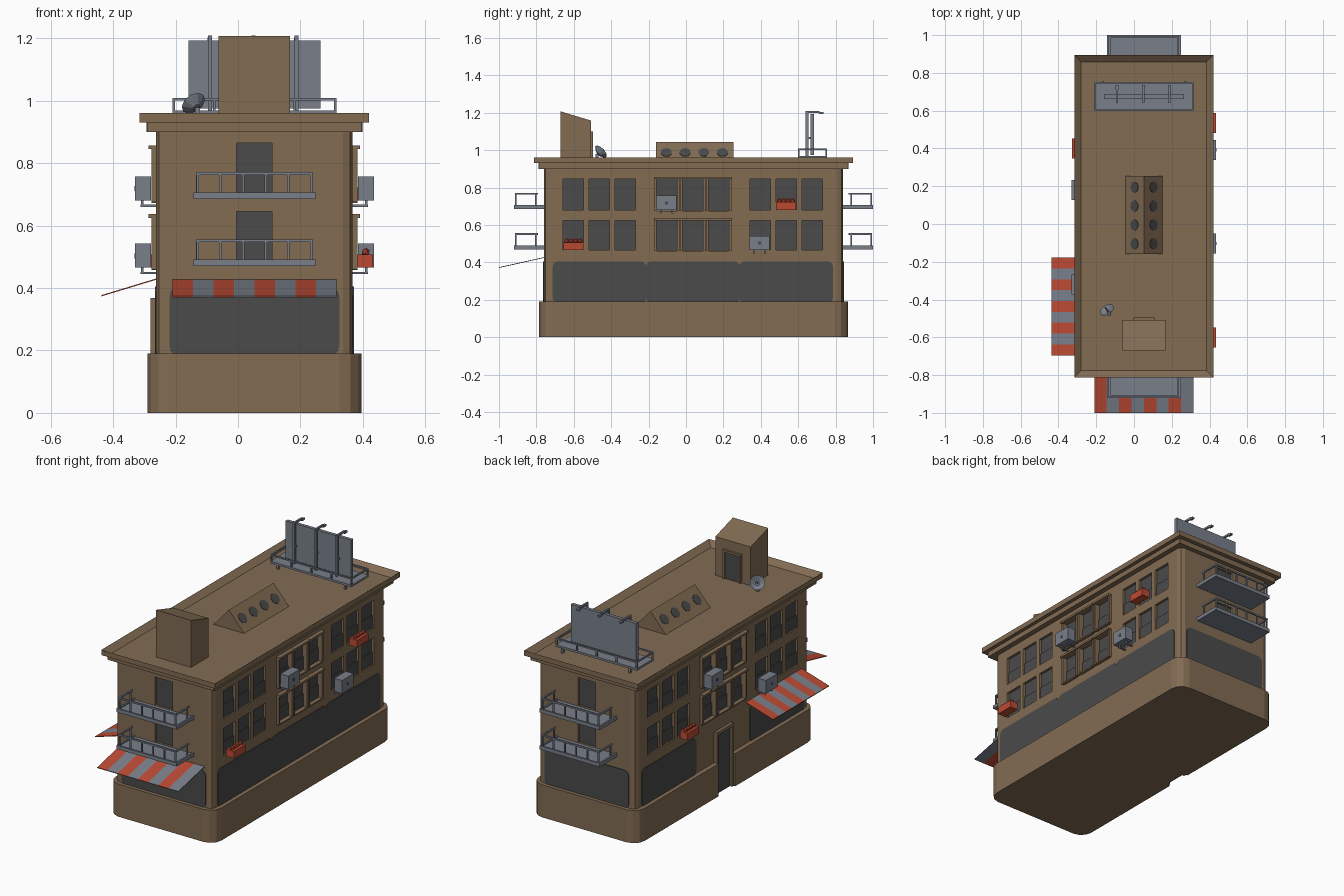
import bpy, bmesh, math
from mathutils import Matrix, Vector

if "Cube" in bpy.data.objects:
    bpy.data.objects.remove(bpy.data.objects["Cube"])


def material(name, rgb):
    m = bpy.data.materials.new(name)
    m.diffuse_color = (*rgb, 1)
    m.use_nodes = True
    m.node_tree.nodes["Principled BSDF"].inputs["Base Color"].default_value = m.diffuse_color
    return m


BROWN = material("brown stone", (0.225, 0.150, 0.086))
DARK = material("dark glass", (0.069, 0.069, 0.069))
GREY = material("grey metal", (0.190, 0.212, 0.255))
RED = material("red", (0.50, 0.068, 0.034))


def finish(bm, name, *mats):
    me = bpy.data.meshes.new(name)
    bmesh.ops.recalc_face_normals(bm, faces=bm.faces)
    bm.to_mesh(me)
    bm.free()
    ob = bpy.data.objects.new(name, me)
    bpy.context.collection.objects.link(ob)
    for m in mats:
        me.materials.append(m)
    return ob


def add_box(bm, b):
    lo = Vector([min(b[i], b[i + 1]) for i in (0, 2, 4)])
    hi = Vector([max(b[i], b[i + 1]) for i in (0, 2, 4)])
    mat = Matrix.Translation((lo + hi) / 2) @ Matrix.Diagonal((*(hi - lo), 1))
    bmesh.ops.create_cube(bm, size=1, matrix=mat)


def boxes(name, mat, items):
    """One object from many (x0, x1, y0, y1, z0, z1) boxes."""
    bm = bmesh.new()
    for b in items:
        add_box(bm, b)
    return finish(bm, name, mat)


def rounded(name, mat, b, r, axis=2, seg=3):
    """Box whose four edges along one axis are rounded."""
    bm = bmesh.new()
    add_box(bm, b)
    edges = [e for e in bm.edges
             if abs((e.verts[0].co - e.verts[1].co).normalized()[axis]) > 0.9]
    bmesh.ops.bevel(bm, geom=edges, offset=r, segments=seg, profile=0.5, affect='EDGES')
    return finish(bm, name, mat)


def cut(ob, items):
    cutter = boxes("cutter", BROWN, items)
    cutter.hide_render = True
    mod = ob.modifiers.new("cut", 'BOOLEAN')
    mod.operation, mod.object, mod.solver = 'DIFFERENCE', cutter, 'EXACT'
    bpy.context.view_layer.objects.active = ob
    bpy.ops.object.modifier_apply(modifier=mod.name)
    bpy.data.objects.remove(cutter)


CX, CY, HX, HY = 0.0525, 0.04, 0.3145, 0.80
BAYS = (-0.463, 0.037, 0.535)
COLS = [(b + d, i == 1) for i, b in enumerate(BAYS) for d in (-0.139, 0, 0.139)]
ROWS = ((0.465, 0.625), (0.68, 0.845))
DOORS = ((0.485, 0.645), (0.70, 0.865))

# main walls and base
base = rounded("base", BROWN, (-0.29, 0.395, -0.785, 0.865, 0, 0.19), 0.07)
cut(base, [(-0.35, CX - HX, -0.04, 0.114, -0.1, 0.3)])
walls = rounded("walls", BROWN, (CX - HX, CX + HX, CY - HY, CY + HY, 0.18, 0.905), 0.03, seg=2)

# recesses, window panes and raised window frames
holes, panes, frames = [], [], []
for s in (1, -1):
    xw = CX + s * HX
    for y, framed in COLS:
        for z0, z1 in ROWS:
            y0, y1, zm = y - 0.055, y + 0.055, z0 + 0.075
            holes.append((xw - s * 0.02, xw + s * 0.05, y0, y1, z0, z1))
            panes.append((xw - s * 0.021, xw - s * 0.015, y0, y1, z0, z1))
            panes.append((xw - s * 0.016, xw - s * 0.009, y0, y1, z0, zm))
            if framed:
                for a, b in ((y0 - 0.012, y0), (y1, y1 + 0.012)):
                    frames.append((xw - s * 0.01, xw + s * 0.015, a, b, z0 - 0.005, z1))
                frames.append((xw - s * 0.01, xw + s * 0.015, y0, y1, z0 - 0.008, z0))
                frames.append((xw - s * 0.01, xw + s * 0.024, y0 - 0.014, y1 + 0.014, z1, z1 + 0.012))
    yw = CY + s * HY
    for z0, z1 in DOORS:
        holes.append((CX - 0.057, CX + 0.057, yw - s * 0.02, yw + s * 0.05, z0, z1))
        panes.append((CX - 0.057, CX + 0.057, yw - s * 0.021, yw - s * 0.012, z0, z1))
cut(walls, holes)
boxes("window_panes", DARK, panes)
boxes("window_frames", BROWN, frames)

# shop windows: right side has three, left has two, one at each end
for s in (1, -1):
    xw, yw = CX + s * HX, CY + s * HY
    for i, y in enumerate(BAYS):
        if s == 1 or i != 1:
            rounded("shop_window", DARK, (xw - s * 0.004, xw + s * 0.004, y - 0.251, y + 0.251,
                                          0.183, 0.405), 0.03, axis=0)
    rounded("end_shop_window", DARK, (CX - 0.272, CX + 0.272, yw - s * 0.004, yw + s * 0.004,
                                      0.183, 0.405), 0.03, axis=1)

# street door on the left
xl = CX - HX
boxes("street_door", DARK, [(xl - 0.004, xl + 0.005, -0.025, 0.099, 0.0, 0.35)])
boxes("street_door_frame", BROWN, [(xl - 0.018, xl + 0.01, -0.04, -0.025, 0, 0.368),
                                   (xl - 0.018, xl + 0.01, 0.099, 0.114, 0, 0.368),
                                   (xl - 0.018, xl + 0.01, -0.025, 0.099, 0.35, 0.368)])

# cornice with sunken roof
rounded("lower_cornice", BROWN, (-0.293, 0.398, -0.788, 0.868, 0.90, 0.932), 0.003, seg=1)
bm = bmesh.new()
add_box(bm, (-0.315, 0.42, -0.812, 0.894, 0.93, 0.96))
top = max(bm.faces, key=lambda f: f.calc_center_median().z)
bmesh.ops.inset_region(bm, faces=[top], thickness=0.05)
bmesh.ops.translate(bm, verts=top.verts, vec=(0, 0, -0.028))
finish(bm, "roof_and_parapet", BROWN)

# striped awnings: a row of thin sloping plates, alternately red and grey


def awning(name, start, along, out, n):
    bm = bmesh.new()
    start, along, out = Vector(start), Vector(along), Vector(out)
    for i in range(n):
        a, b = start + along * (i / n), start + along * ((i + 1) / n)
        vs = [bm.verts.new(p + Vector((0, 0, dz))) for dz in (0, 0.004)
              for p in (a, b, b + out, a + out)]
        faces = [bm.faces.new(vs[:4]), bm.faces.new(vs[4:])]
        faces += [bm.faces.new((vs[k], vs[(k + 1) % 4], vs[4 + (k + 1) % 4], vs[4 + k]))
                  for k in range(4)]
        for f in faces:
            f.material_index = i % 2
    finish(bm, name, RED, GREY)


awning("front_awning", (-0.21, -0.758, 0.424), (0.525, 0, 0), (0, -0.242, -0.054), 8)
awning("side_awning", (-0.26, -0.695, 0.427), (0, 0.517, 0), (-0.178, 0, -0.054), 9)

# balconies on both ends
for s in (-1, 1):
    for z in (0.47, 0.685):
        yi, yo = CY + s * HY, CY + s * 0.96
        x0, x1, t = CX - 0.195, CX + 0.195, 0.010
        parts = [(x0, x1, yi, yo, z, z + 0.013),
                 (x0, x1, yo, yo - s * t, z + 0.012, z + 0.021),
                 (x0 + 0.008, x1 - 0.008, yo - s * 0.005, yo - s * 0.014, z + 0.077, z + 0.086)]
        for i in range(6):
            x = CX - 0.182 + i * 0.0728
            parts.append((x - 0.004, x + 0.004, yo - s * 0.006, yo - s * 0.013, z + 0.02, z + 0.08))
        for xa in (x0, x1 - t):
            parts.append((xa, xa + t, yi, yo - s * t, z + 0.012, z + 0.021))
            xr = xa + (0.008 if xa == x0 else -0.007)
            parts.append((xr, xr + 0.009, yi + s * 0.03, yo - s * 0.012, z + 0.077, z + 0.086))
            parts.append((xr, xr + 0.008, yi + s * 0.04, yi + s * 0.048, z + 0.02, z + 0.08))
        boxes("balcony", GREY, parts)

# air conditioners and flower boxes: (side, y, sill height)
for s, y, z in ((1, -0.104, 0.68), (1, 0.393, 0.465), (-1, 0.18, 0.68), (-1, -0.32, 0.465)):
    xw = CX + s * HX
    parts = [(xw + s * 0.017, xw + s * 0.068, y - 0.053, y + 0.053, z, z + 0.077)]
    for d in (-0.03, 0.03):
        parts.append((xw - s * 0.005, xw + s * 0.05, y + d - 0.004, y + d + 0.004, z - 0.02, z - 0.013))
        parts.append((xw + s * 0.04, xw + s * 0.048, y + d - 0.004, y + d + 0.004, z - 0.015, z))
    boxes("air_conditioner", GREY, parts)
    xf = xw + s * 0.068
    boxes("air_conditioner_hub", DARK, [(xf, xf + s * 0.001, y - 0.008, y + 0.008, z + 0.03, z + 0.046)])
for s, y, z in ((1, -0.602, 0.465), (1, 0.534, 0.68), (-1, 0.40, 0.465)):
    xw = CX + s * HX
    bm = bmesh.new()
    add_box(bm, (xw + s * 0.015, xw + s * 0.066, y - 0.053, y + 0.053, z, z + 0.042))
    for i in range(4):
        bmesh.ops.create_icosphere(bm, subdivisions=1, radius=0.014, matrix=Matrix.Translation(
            (xw + s * 0.042, y - 0.036 + i * 0.024, z + 0.05)))
    finish(bm, "flower_box", RED)

# extruded roof parts: stair house and skylight


def prism(name, profile, vec):
    bm = bmesh.new()
    f = bm.faces.new([bm.verts.new(p) for p in profile])
    ext = bmesh.ops.extrude_face_region(bm, geom=[f])
    bmesh.ops.translate(bm, vec=vec, verts=[v for v in ext['geom'] if isinstance(v, bmesh.types.BMVert)])
    bm.faces.ensure_lookup_table()
    if not any(g is not f and g.normal.dot(f.normal) < -0.9 for g in bm.faces) and len(bm.faces) < len(profile) + 2:
        bm.faces.new(f.verts)
    return finish(bm, name, BROWN)


prism("stair_house", [(-0.062, -0.67, 0.93), (-0.062, -0.508, 0.93), (-0.062, -0.508, 1.158),
                      (-0.062, -0.67, 1.207)], (0.228, 0, 0))
boxes("roof_door_frame", BROWN, [(-0.006, 0.006, -0.51, -0.496, 0.93, 1.10),
                                 (0.100, 0.112, -0.51, -0.496, 0.93, 1.10),
                                 (0.006, 0.100, -0.51, -0.496, 1.088, 1.10)])
boxes("roof_door", DARK, [(0.006, 0.100, -0.51, -0.504, 0.93, 1.088)])
prism("skylight", [(-0.047, -0.16, 0.931), (0.153, -0.16, 0.931), (0.053, -0.16, 1.043)], (0, 0.413, 0))
bm = bmesh.new()
for s in (1, -1):
    rot = Vector((s * 0.112, 0, 0.10)).to_track_quat('Z', 'Y').to_matrix().to_4x4()
    for i in range(4):
        pos = Matrix.Translation((0.053 + s * 0.05, -0.105 + i * 0.1, 0.987))
        bmesh.ops.create_cone(bm, cap_ends=True, segments=10, radius1=0.03, radius2=0.03,
                              depth=0.006, matrix=pos @ rot)
finish(bm, "skylight_windows", DARK)

# satellite dish
bm = bmesh.new()
rot = Vector((-0.45, 0.65, 0.6)).to_track_quat('Z', 'Y').to_matrix().to_4x4()
at = Matrix.Translation((-0.138, -0.462, 0.985)) @ rot
bmesh.ops.create_cone(bm, cap_ends=False, segments=10, radius1=0.012, radius2=0.042, depth=0.022, matrix=at)
bmesh.ops.create_circle(bm, cap_ends=True, segments=10, radius=0.012, matrix=at @ Matrix.Translation((0, 0, -0.011)))
bmesh.ops.create_cone(bm, cap_ends=True, segments=6, radius1=0.004, radius2=0.004, depth=0.04,
                      matrix=at @ Matrix.Translation((0, 0, 0.012)))
add_box(bm, (-0.138, -0.122, -0.485, -0.468, 0.931, 0.978))
finish(bm, "satellite_dish", GREY)

# billboard: platform, rails, legs, panel, poles with lamp arms
x0, x1, y0, y1 = -0.21, 0.315, 0.598, 0.753
parts = [(x0, x1, y0, y1, 0.956, 0.968), (-0.158, 0.265, 0.665, 0.685, 0.975, 1.192)]
for y in (y0, y1 - 0.008):
    parts.append((x0, x1, y, y + 0.008, 1.0, 1.008))
    for x in (x0, -0.08, 0.048, 0.177, x1 - 0.008):
        parts.append((x, x + 0.008, y, y + 0.008, 0.965, 1.002))
    for x in (-0.17, 0.265):
        parts.append((x, x + 0.012, y, y + 0.012, 0.93, 0.958))
for x in (x0, x1 - 0.008):
    parts.append((x, x + 0.008, y0, y1, 1.0, 1.008))
for x in (-0.09, 0.05, 0.187):
    parts.append((x - 0.006, x + 0.006, 0.64, 0.654, 0.96, 1.208))
    parts.append((x - 0.005, x + 0.005, 0.64, 0.715, 1.198, 1.209))
    parts.append((x - 0.007, x + 0.007, 0.71, 0.735, 1.192, 1.203))
    parts.append((x - 0.005, x + 0.005, 0.65, 0.67, 1.06, 1.07))
boxes("billboard", GREY, parts)
